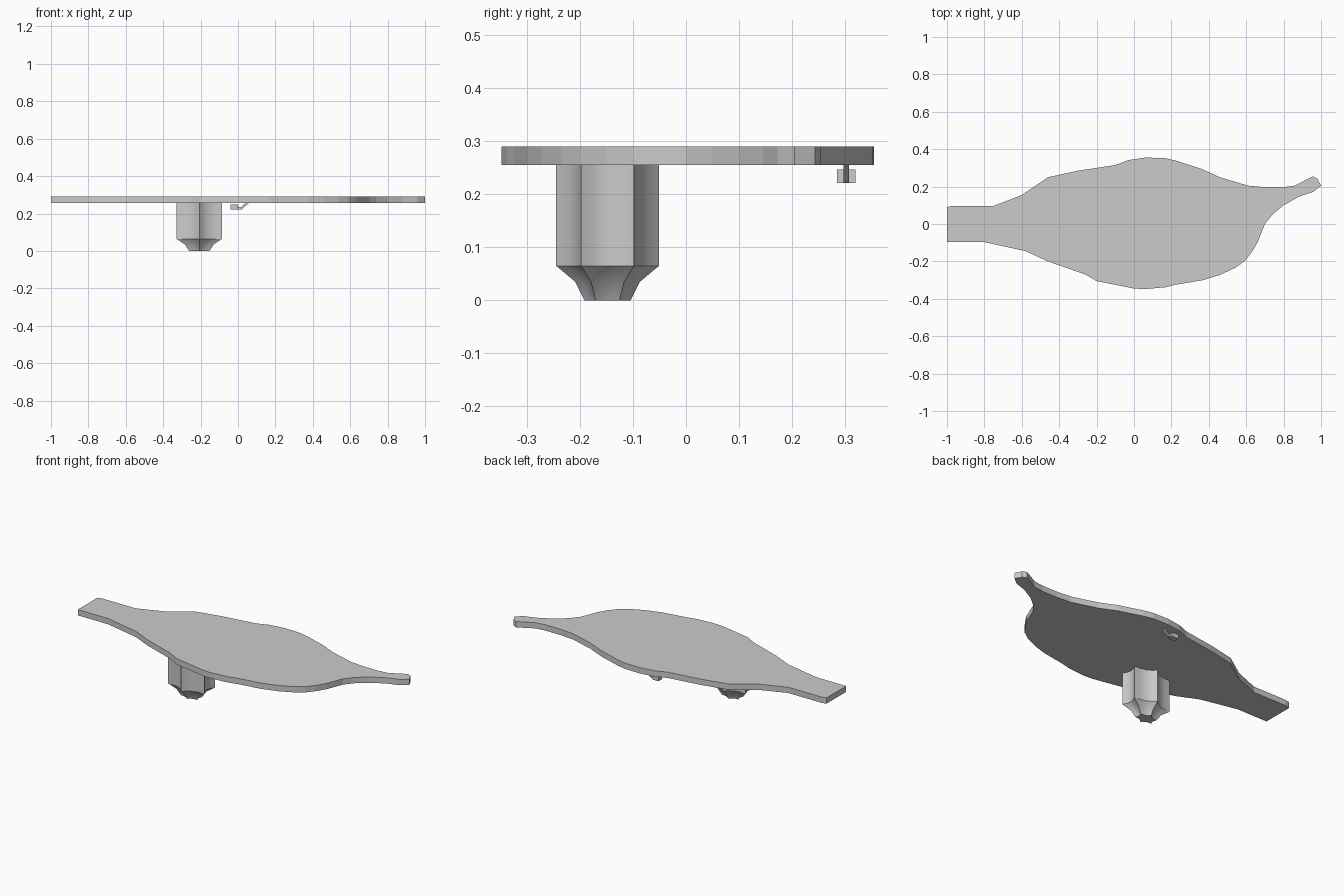
import bpy, bmesh
from mathutils import Vector

if "Cube" in bpy.data.objects:
    bpy.data.objects.remove(bpy.data.objects["Cube"])


def make_object(name, bm):
    bmesh.ops.recalc_face_normals(bm, faces=bm.faces)
    mesh = bpy.data.meshes.new(name)
    bm.to_mesh(mesh)
    bm.free()
    obj = bpy.data.objects.new(name, mesh)
    bpy.context.collection.objects.link(obj)
    return obj


def loft(name, rings):
    """Skin a stack of equal-length rings and cap both ends."""
    bm = bmesh.new()
    loops = [[bm.verts.new(p) for p in ring] for ring in rings]
    n = len(loops[0])
    for a, b in zip(loops, loops[1:]):
        for i in range(n):
            j = (i + 1) % n
            bm.faces.new((a[i], a[j], b[j], b[i]))
    bm.faces.new(loops[0][::-1])
    bm.faces.new(loops[-1])
    return make_object(name, bm)


# Flat plate with a square neck on the left and a curved tail on the right
outline = [
    (-1, .09), (-.97, .097), (-.75, .097), (-.6, .155), (-.46, .25), (-.3, .285),
    (-.1, .315), (-.03, .342), (.06, .355), (.16, .353), (.22, .34), (.36, .295),
    (.46, .25), (.61, .205), (.7, .197), (.8, .197), (.86, .205), (.955, .255),
    (.98, .243), (1, .205), (.96, .173), (.88, .145), (.8, .1), (.74, .05),
    (.7, 0), (.66, -.1), (.63, -.15), (.59, -.2), (.54, -.235), (.46, -.272),
    (.37, -.3), (.22, -.325), (.17, -.338), (.06, -.348), (0, -.345), (-.1, -.325),
    (-.2, -.305), (-.26, -.27), (-.46, -.2), (-.58, -.145), (-.8, -.097), (-1, -.097)]
loft("plate", [[(x, y, z) for x, y in outline] for z in (.255, .29)])

# Six-cornered peg with hollowed sides, tapering to a small foot
corners = [Vector(c) for c in ((.122, -.05), (.122, .05), (0, .097),
                               (-.122, .05), (-.122, -.05), (0, -.097))]
section = []
for a, b in zip(corners, corners[1:] + corners[:1]):
    inward = -((a + b) / 2).normalized()
    for t in (0, .25, .5, .75):
        section.append(a.lerp(b, t) + inward * .018 * 4 * t * (1 - t))
peg = loft("peg", [[(-.207 + p.x * s, -.148 + p.y * s, z) for p in section]
                   for z, s in ((0, .45), (.035, .63), (.065, 1), (.257, 1))])
bpy.context.view_layer.objects.active = peg
peg.select_set(True)
bpy.ops.object.shade_smooth_by_angle(angle=.5)


# Small catch under the back edge: a bent strip ending in a block
def strip(name, profile, y0, y1):
    loft(name, [[(x, y, z) for x, z in profile] for y in (y0, y1)])


strip("catch_arm", [(-.01, .222), (.02, .222), (.058, .257), (.042, .257),
                    (.016, .234), (-.01, .234)], .297, .308)
strip("catch_block", [(-.04, .221), (0, .221), (0, .247), (-.04, .247)], .285, .32)
